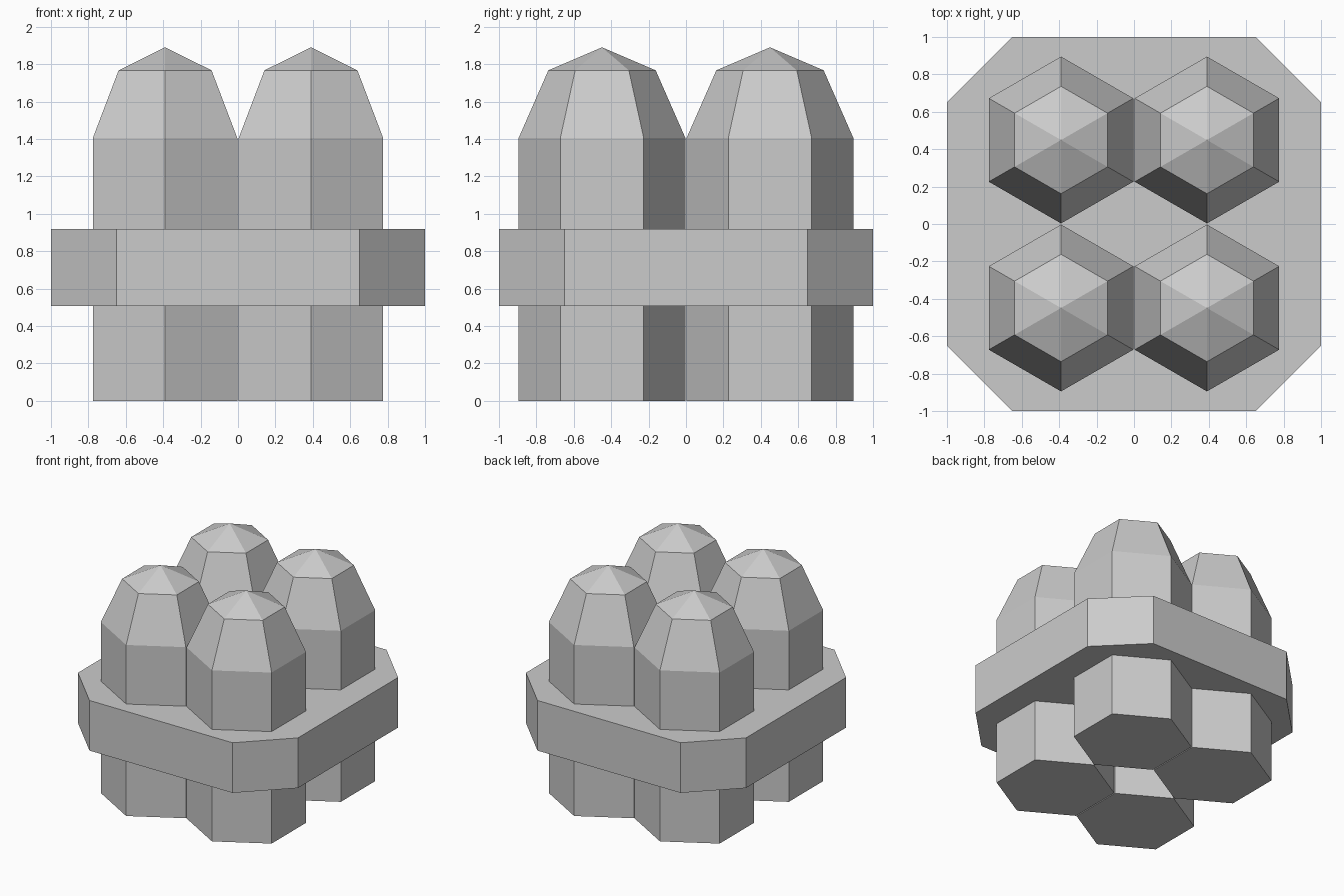
import bpy, bmesh
from math import sin, cos, pi

cube = bpy.data.objects.get("Cube")
if cube:
    bpy.data.objects.remove(cube, do_unlink=True)

grey = bpy.data.materials.new("plain_grey")
grey.use_nodes = True
colour = (0.6, 0.6, 0.6, 1)
grey.diffuse_color = colour
grey.node_tree.nodes["Principled BSDF"].inputs["Base Color"].default_value = colour


def add_object(name, bm, location=(0, 0, 0)):
    bmesh.ops.recalc_face_normals(bm, faces=bm.faces)
    mesh = bpy.data.meshes.new(name)
    bm.to_mesh(mesh)
    bm.free()
    mesh.materials.append(grey)
    obj = bpy.data.objects.new(name, mesh)
    obj.location = location
    bpy.context.collection.objects.link(obj)
    return obj


def hex_rod(name, x, y):
    """Six-sided rod with tapered shoulders and a pointed cap."""
    bm = bmesh.new()
    rings = []
    for radius, z in ((0.446, 0), (0.446, 1.405), (0.287, 1.767)):
        rings.append([bm.verts.new((radius * sin(i * pi / 3), radius * cos(i * pi / 3), z))
                      for i in range(6)])
    tip = bm.verts.new((0, 0, 1.89))
    bm.faces.new(rings[0])
    for i in range(6):
        j = (i + 1) % 6
        for low, high in zip(rings, rings[1:]):
            bm.faces.new((low[i], low[j], high[j], high[i]))
        bm.faces.new((rings[-1][i], rings[-1][j], tip))
    add_object(name, bm, (x, y, 0))


# Four rods in a two by two cluster
for side, sx in (("left", 1), ("right", -1)):
    for end, sy in (("front", -1), ("back", 1)):
        hex_rod(f"{end}_{side}_rod", sx * 0.39, sy * 0.449)

# Collar plate: a square slab with chamfered corners
bm = bmesh.new()
c = 0.65
outline = [(1, -c), (1, c), (c, 1), (-c, 1), (-1, c), (-1, -c), (-c, -1), (c, -1)]
base = bm.faces.new([bm.verts.new((x, y, 0.508)) for x, y in outline])
top = bmesh.ops.extrude_face_region(bm, geom=[base])["geom"]
bmesh.ops.translate(bm, vec=(0, 0, 0.412),
                    verts=[v for v in top if isinstance(v, bmesh.types.BMVert)])
if base.is_valid and len(bm.faces) < 10:
    bm.faces.new([v for v in base.verts])
add_object("collar_plate", bm)
